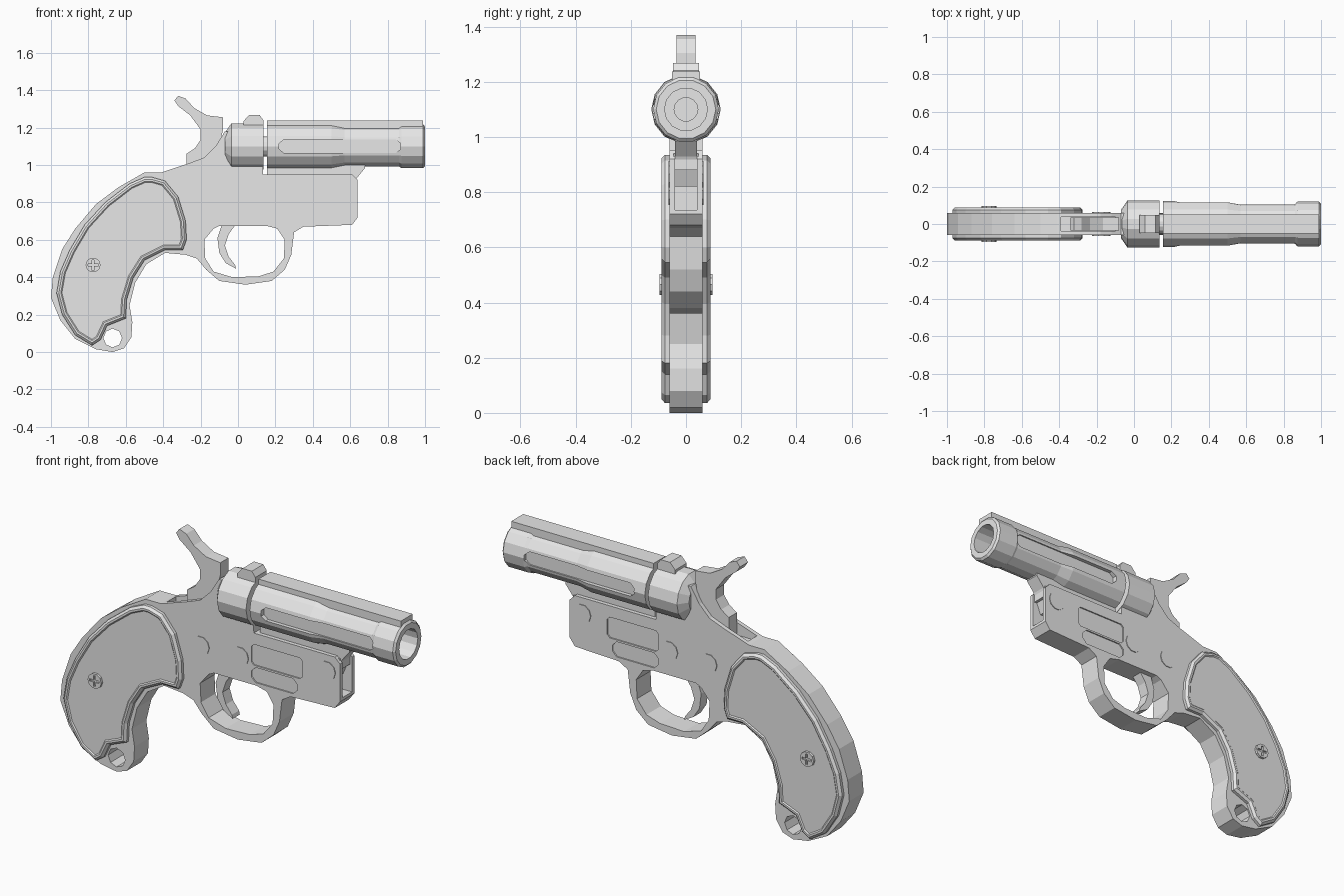
import bpy
import bmesh
from math import cos, sin, tau
from mathutils import Vector, Matrix

default_cube = bpy.data.objects.get("Cube")
if default_cube:
    bpy.data.objects.remove(default_cube, do_unlink=True)

GREY = (0.8, 0.8, 0.8, 1.0)
grey = bpy.data.materials.new("light_grey")
grey.use_nodes = True
grey.diffuse_color = GREY
grey.node_tree.nodes["Principled BSDF"].inputs["Base Color"].default_value = GREY

BORE_Z = 1.1


def finish(name, bm):
    """Turn a bmesh into a named, flat-shaded grey object."""
    bmesh.ops.recalc_face_normals(bm, faces=bm.faces[:])
    mesh = bpy.data.meshes.new(name)
    bm.to_mesh(mesh)
    bm.free()
    mesh.materials.append(grey)
    obj = bpy.data.objects.new(name, mesh)
    bpy.context.scene.collection.objects.link(obj)
    return obj


def prism(name, outline, y_min, y_max):
    """Extrude a side outline of (x, z) points along y."""
    bm = bmesh.new()
    face = bm.faces.new([bm.verts.new((x, y_min, z)) for x, z in outline])
    moved = bmesh.ops.extrude_face_region(bm, geom=[face])["geom"]
    verts = [v for v in moved if isinstance(v, bmesh.types.BMVert)]
    bmesh.ops.translate(bm, verts=verts, vec=(0, y_max - y_min, 0))
    return finish(name, bm)


def plate(name, outline, half):
    return prism(name, outline, -half, half)


def rect(x_min, x_max, z_min, z_max, cut=0.0):
    """Rectangle outline with optional clipped corners."""
    if not cut:
        return [(x_min, z_min), (x_max, z_min), (x_max, z_max), (x_min, z_max)]
    return [(x_min + cut, z_min), (x_max - cut, z_min), (x_max, z_min + cut),
            (x_max, z_max - cut), (x_max - cut, z_max), (x_min + cut, z_max),
            (x_min, z_max - cut), (x_min, z_min + cut)]


def ring(x, z, radius, sides=10):
    return [(x + radius * cos(tau * i / sides), z + radius * sin(tau * i / sides))
            for i in range(sides)]


def lathe(name, profile, sides=14):
    """Spin (x, radius) points around the bore axis."""
    bm = bmesh.new()
    verts = [bm.verts.new((x, r, BORE_Z)) for x, r in profile]
    edges = [bm.edges.new(pair) for pair in zip(verts, verts[1:])]
    bmesh.ops.spin(bm, geom=verts + edges, cent=(0, 0, BORE_Z), axis=(1, 0, 0),
                   angle=tau, steps=sides, use_merge=True)
    bmesh.ops.remove_doubles(bm, verts=bm.verts[:], dist=0.0005)
    return finish(name, bm)


def carve(obj, cutters):
    """Subtract the cutters, then remove them."""
    for cutter in cutters:
        cutter.hide_render = True
        mod = obj.modifiers.new("cut", "BOOLEAN")
        mod.operation = "DIFFERENCE"
        mod.solver = "EXACT"
        mod.object = cutter
    graph = bpy.context.evaluated_depsgraph_get()
    graph.update()
    mesh = bpy.data.meshes.new_from_object(obj.evaluated_get(graph))
    obj.modifiers.clear()
    obj.data = mesh
    for cutter in cutters:
        bpy.data.objects.remove(cutter, do_unlink=True)


def both_sides(name, outline, y_min, y_max):
    return [prism(name + "_right", outline, -y_max, -y_min),
            prism(name + "_left", outline, y_min, y_max)]


# Frame: grip, receiver and trigger guard in one silhouette
frame = plate("frame", [
    (-.5, .96), (-.41, .96), (-.26, 1.01), (-.18, 1.04), (-.12, 1.1), (-.07, 1.18),
    (0, 1.18), (.13, 1.04), (.135, .95), (.61, .95), (.64, .92), (.64, .72),
    (.61, .68), (.35, .67), (.3, .64), (.285, .52), (.25, .44), (.18, .38),
    (.04, .36), (-.1, .38), (-.17, .44), (-.22, .5), (-.28, .52), (-.39, .53),
    (-.49, .47), (-.55, .37), (-.58, .25), (-.565, .16), (-.57, .08), (-.61, .02),
    (-.67, 0), (-.76, .015), (-.87, .07), (-.95, .17), (-1, .29), (-.99, .4),
    (-.94, .55), (-.87, .66), (-.76, .79), (-.64, .88)], 0.06)

guard_hole = [(-.13, .66), (-.1, .675), (.15, .675), (.21, .66), (.25, .6), (.245, .5),
              (.19, .43), (.11, .405), (-.03, .4), (-.13, .43), (-.175, .5), (-.18, .6)]
cutters = [plate("guard_cutter", guard_hole, 0.2),
           plate("lanyard_cutter", ring(-.67, .075, .05, 8), 0.2),
           plate("hammer_slot_cutter", rect(-.39, -.1, .94, 1.3), 0.037),
           plate("hinge_slot_cutter", rect(.54, .8, .735, 1.05), 0.04)]
cutters += both_sides("upper_recess", rect(.12, .42, .78, .89, .015), 0.053, 0.1)
cutters += both_sides("lower_recess", rect(.12, .39, .69, .77, .025), 0.053, 0.1)
carve(frame, cutters)

# Front wall of the receiver, closing the hinge slot above and below its window
plate("hinge_slot_top", rect(.59, .63, .88, .94), 0.045)

# Pins across the receiver
for label, x, z in (("rear", -.175, .8), ("middle", .055, .805), ("hinge", .565, .865)):
    if label == "hinge":
        both_sides("hinge_pin", ring(x, z, .05), 0.045, 0.064)
    else:
        plate(label + "_pin", ring(x, z, .05), 0.064)


def grip_panel(name, side):
    """Raised grip panel with a chamfered rim and a slightly sunk centre."""
    outline = [
        (-.46, .935), (-.39, .915), (-.32, .83), (-.28, .7), (-.275, .6), (-.295, .545),
        (-.39, .545), (-.5, .49), (-.56, .395), (-.595, .28), (-.6, .18), (-.7, .14),
        (-.735, .065), (-.78, .035), (-.87, .09), (-.94, .2), (-.97, .315), (-.95, .43),
        (-.9, .545), (-.82, .68), (-.71, .8), (-.58, .9), (-.5, .935)]
    bm = bmesh.new()
    face = bm.faces.new([bm.verts.new((x, side * 0.05, z)) for x, z in outline])
    moved = bmesh.ops.extrude_face_region(bm, geom=[face])["geom"]
    verts = [v for v in moved if isinstance(v, bmesh.types.BMVert)]
    cap = [f for f in moved if isinstance(f, bmesh.types.BMFace)][0]
    bmesh.ops.translate(bm, verts=verts, vec=(0, side * 0.026, 0))
    bmesh.ops.recalc_face_normals(bm, faces=bm.faces[:])
    for thickness, rise in ((0.012, 0.012), (0.01, 0), (0.006, -0.005)):
        bmesh.ops.inset_region(bm, faces=[cap], thickness=thickness, use_even_offset=True)
        for v in cap.verts:
            v.co.y += side * rise
    return finish(name, bm)


grip_panel("grip_panel_right", -1)
grip_panel("grip_panel_left", 1)

# Grip screw with crossed slots in each head
SX, SZ = -.775, .465
screw = plate("grip_screw", ring(SX, SZ, .04), 0.096)
slots = both_sides("slot_a", rect(SX - .028, SX + .028, SZ - .006, SZ + .006), 0.086, 0.12)
slots += both_sides("slot_b", rect(SX - .006, SX + .006, SZ - .028, SZ + .028), 0.086, 0.12)
carve(screw, slots)

# Trigger
plate("trigger", [
    (-.08, .7), (-.11, .61), (-.1, .53), (-.065, .475), (-.01, .445), (-.015, .465),
    (-.05, .51), (-.07, .57), (-.05, .63), (0, .7)], 0.03)

# Hammer with its thumb spur
plate("hammer", [
    (-.34, 1.345), (-.32, 1.37), (-.28, 1.355), (-.235, 1.305), (-.165, 1.265),
    (-.08, 1.255), (-.08, 1.19), (-.1, 1.1), (-.18, .95), (-.275, .95), (-.275, 1.06),
    (-.23, 1.09), (-.2, 1.135), (-.2, 1.19), (-.255, 1.265), (-.32, 1.315)], 0.034)

# Breech block, extractor in the gap, and barrel with blind bore
lathe("breech_block", [(-.07, 0), (-.07, .075), (-.035, .126), (.135, .126), (.135, 0)])
lathe("extractor", [(.12, 0), (.12, .055), (.17, .055), (.17, 0)])
barrel = lathe("barrel", [
    (.155, 0), (.155, .124), (.5, .124), (.57, .111), (.86, .111), (.875, .119),
    (.99, .119), (1, .108), (1, .078), (.3, .078), (.3, .043), (.25, .043), (.25, 0)])
groove = [(.22, 1.085), (.245, 1.065), (.845, 1.065), (.87, 1.085),
          (.87, 1.115), (.845, 1.135), (.245, 1.135), (.22, 1.115)]
carve(barrel, both_sides("groove_cutter", groove, 0.096, 0.2))

# Top rib, rear sight and the hinge lug under the barrel
plate("top_rib", rect(.155, .99, 1.19, 1.238), 0.05)
plate("rear_sight", [(.03, 1.19), (.135, 1.19), (.135, 1.24), (.115, 1.268),
                     (.06, 1.268), (.03, 1.235)], 0.048)
plate("hinge_lug", [(.155, 1.0), (.155, .94), (.53, .94), (.54, .82), (.59, .82),
                    (.635, .93), (.68, .985), (.68, 1.0)], 0.039)
